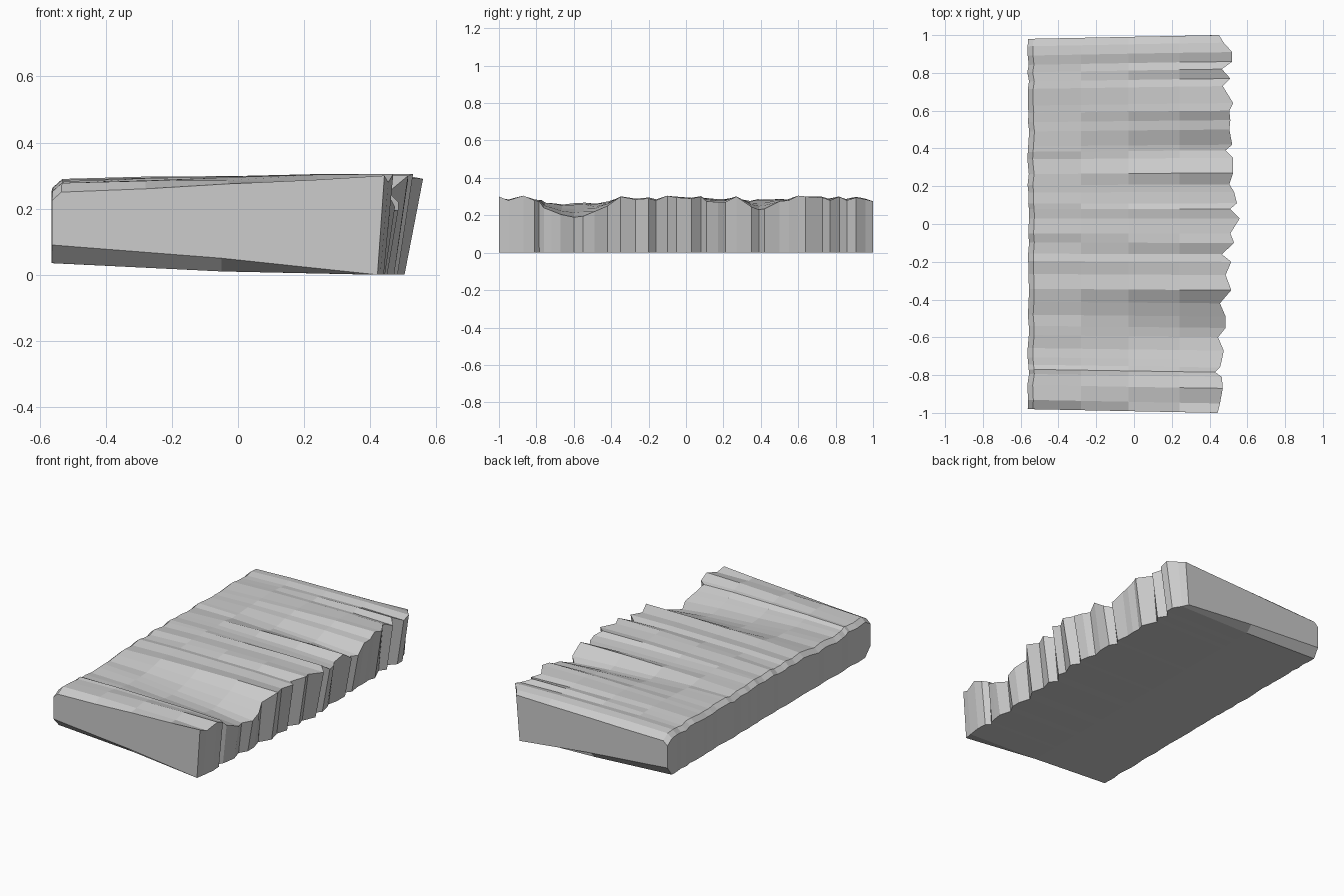
import bpy, bmesh, random

random.seed(4)

# Broken edge stations: y, x of the jagged upper rim, z of the rim
RIM = [
    (-1, .443, .30), (-.95, .455, .28), (-.87, .47, .305), (-.81, .465, .28),
    (-.785, .43, .275), (-.76, .455, .24), (-.72, .465, .225), (-.67, .475, .205),
    (-.60, .445, .19), (-.55, .485, .195), (-.49, .485, .22), (-.42, .455, .25),
    (-.35, .515, .30), (-.27, .485, .285), (-.20, .515, .29), (-.16, .465, .28),
    (-.10, .53, .305), (-.05, .51, .295), (.03, .56, .29), (.08, .51, .30),
    (.11, .545, .275), (.17, .53, .27), (.21, .505, .27), (.27, .525, .30),
    (.35, .525, .245), (.39, .485, .23), (.42, .52, .235), (.50, .505, .275),
    (.55, .51, .28), (.60, .505, .305), (.64, .525, .30), (.73, .47, .295),
    (.77, .51, .28), (.82, .465, .30), (.86, .52, .28), (.91, .52, .295),
    (.96, .475, .285), (1, .45, .275)]


def section(i):
    """Closed outline across the slab at one station."""
    y, xf, zf = RIM[i]
    end = i in (0, len(RIM) - 1)
    dip = .025 * max(0, 1 - abs(y + .6) / .35)
    zb = .25 if end else .284 - dip + random.uniform(-.008, .008)
    low = .09 if end else .035
    xb = -.56 + random.uniform(-.005, .005)
    pts = [(xb, low), (xb, zb - .025), (xb + .028, zb)]
    # Ridges flatten towards the smooth back edge
    for x, t in ((-.28, .2), (-.03, .5), (.24, .75)):
        crown = .006 if not end else 0
        pts.append((x, zb + (zf - zb) * t + crown))
    pts += [(xf, zf), (.42 + (xf - .44) * .7, 0)]
    pts += [(-.05, .05 if end else .01)]
    out = []
    for x, z in pts:
        taper = 1 - .02 * max(0, min(1, (.44 - x) / 1.0))
        out.append((x, y * taper, z))
    return out


# Loft the outlines into a slab
bm = bmesh.new()
rings = [[bm.verts.new(p) for p in section(i)] for i in range(len(RIM))]
n = len(rings[0])
for a, b in zip(rings, rings[1:]):
    for j in range(n):
        k = (j + 1) % n
        bm.faces.new((a[j], a[k], b[k], b[j]))
bm.faces.new(rings[0])
bm.faces.new(rings[-1][::-1])
bmesh.ops.recalc_face_normals(bm, faces=bm.faces)

mesh = bpy.data.meshes.new("broken_slab")
bm.to_mesh(mesh)
bm.free()
slab = bpy.data.objects.new("broken_slab", mesh)
bpy.context.collection.objects.link(slab)
